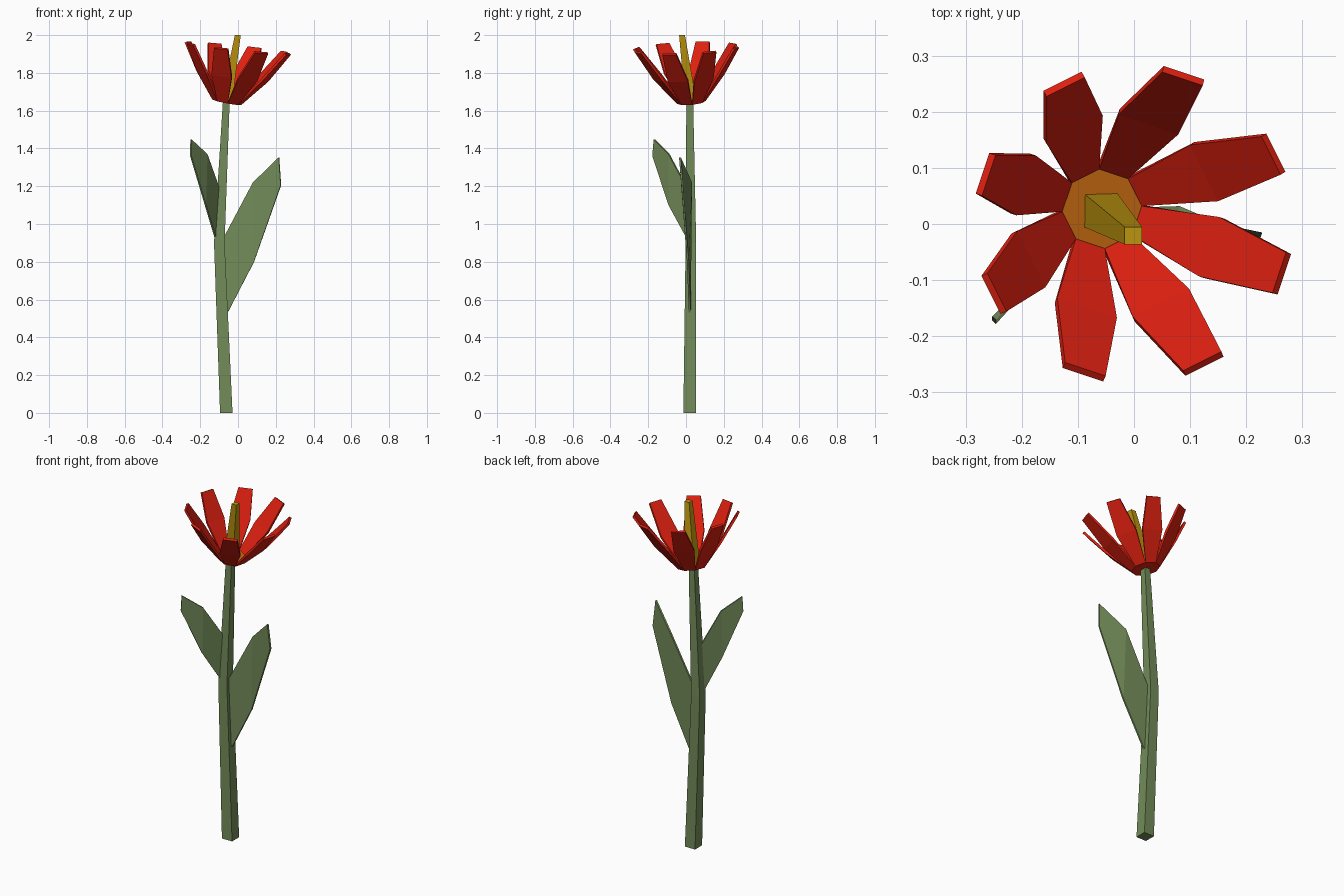
import bpy
from math import sin, cos, radians
from mathutils import Vector

if "Cube" in bpy.data.objects:
    bpy.data.objects.remove(bpy.data.objects["Cube"])


def mat(name, rgb):
    m = bpy.data.materials.new(name)
    m.diffuse_color = (*rgb, 1)
    m.use_nodes = True
    m.node_tree.nodes["Principled BSDF"].inputs["Base Color"].default_value = m.diffuse_color
    return m


green = mat("green", (0.17, 0.26, 0.10))
red = mat("red", (0.72, 0.014, 0.005))
orange = mat("orange", (0.52, 0.13, 0.005))
yellow = mat("yellow", (0.50, 0.30, 0.005))


def make(name, verts, faces, material, thick=0, offset=-1):
    me = bpy.data.meshes.new(name)
    me.from_pydata([tuple(v) for v in verts], [], faces)
    me.materials.append(material)
    ob = bpy.data.objects.new(name, me)
    bpy.context.collection.objects.link(ob)
    if thick:
        s = ob.modifiers.new("thickness", 'SOLIDIFY')
        s.thickness, s.offset = thick, offset
    return ob


def square_loft(name, rings, material):
    """Four-sided tube through (x, y, z, half width) sections."""
    verts, faces = [], []
    for x, y, z, h in rings:
        verts += [(x + h * a, y + h * b, z) for a, b in ((-1, -1), (1, -1), (1, 1), (-1, 1))]
    for r in range(len(rings) - 1):
        for i in range(4):
            j = (i + 1) % 4
            faces.append((4 * r + i, 4 * r + j, 4 * r + 4 + j, 4 * r + 4 + i))
    n = len(verts)
    faces += [(3, 2, 1, 0), (n - 4, n - 3, n - 2, n - 1)]
    return make(name, verts, faces, material)


# Bent tapering stem
square_loft("stem", [(-0.062, 0.019, 0, 0.033), (-0.099, 0.026, 0.9, 0.028),
                     (-0.062, 0.02, 1.65, 0.018)], green)

# Two folded leaves: low edge then high edge
leaf_faces = [(0, 1, 4, 5), (1, 2, 3, 4)]
make("right_leaf", [(-0.06, 0.02, 0.52), (0.085, 0.01, 0.80), (0.227, -0.02, 1.205),
                    (0.217, -0.032, 1.353), (0.08, 0.027, 1.22), (-0.08, 0.022, 0.92)],
     leaf_faces, green, 0.01, 0)
make("left_leaf", [(-0.118, 0.008, 0.92), (-0.172, -0.09, 1.10), (-0.25, -0.175, 1.36),
                   (-0.249, -0.168, 1.448), (-0.165, -0.09, 1.37), (-0.098, 0.012, 1.18)],
     leaf_faces, green, 0.01, 0)


# Tilted flower: each level has its own centre and slope
def level(cx, cy, cz, sx, sy):
    return lambda dx, dy: Vector((cx + dx, cy + dy, cz + sx * dx + sy * dy))


base = level(-0.057, 0.027, 1.656, -0.19, 0.09)
middle = level(-0.029, 0.014, 1.79, -0.15, 0.065)
tip = level(0, 0, 1.935, -0.105, 0.04)


def octagon(r):
    return [base(r * cos(radians(4 + 45 * k)), r * sin(radians(4 + 45 * k))) for k in range(8)]


# Eight petals sharing an octagonal cup floor
verts = octagon(0.071)
faces = [tuple(range(8))]
for k in range(8):
    a = radians(26.5 + 45 * k)
    out, side = Vector((cos(a), sin(a))), Vector((-sin(a), cos(a)))
    n = len(verts)
    for lv, r, w in ((middle, 0.172, 0.056), (tip, 0.273, 0.038)):
        for s in (-1, 1):
            p = out * r + side * w * s
            verts.append(lv(p.x, p.y))
    faces += [(k, n, n + 1, (k + 1) % 8), (n, n + 2, n + 3, n + 1)]
make("petals", verts, faces, red, 0.013)

# Orange floor of the cup
disc = [v + Vector((0, 0, 0.003)) for v in octagon(0.071)]
make("flower_centre", disc, [tuple(range(8))], orange)

# Yellow pistil
square_loft("pistil", [(-0.06, 0.025, 1.652, 0.03), (-0.001, -0.021, 2.0, 0.0155)], yellow)
